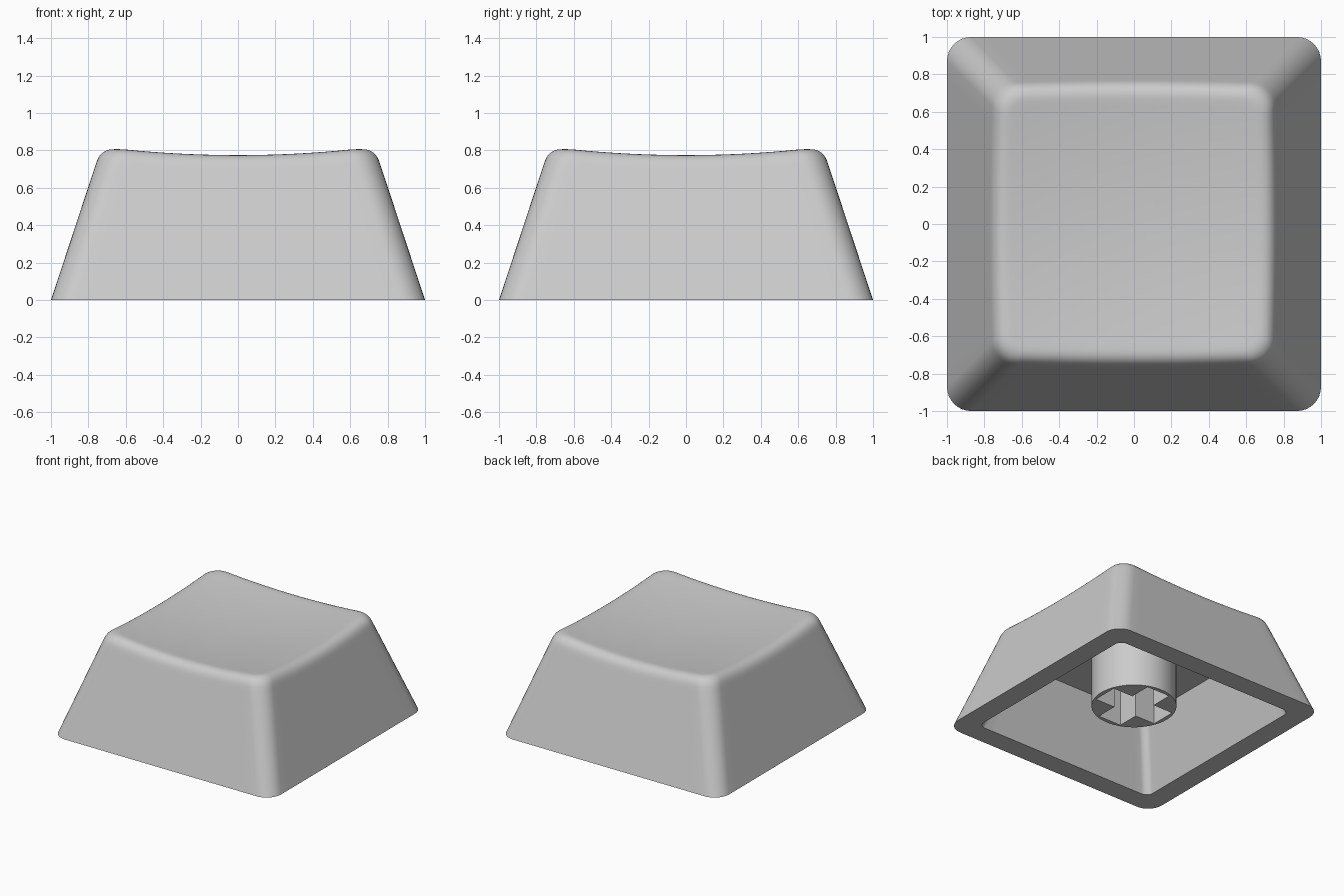
import bpy, bmesh, math

if "Cube" in bpy.data.objects:
    bpy.data.objects.remove(bpy.data.objects["Cube"])

grey = bpy.data.materials.new("light_grey_plastic")
grey.diffuse_color = (0.6, 0.6, 0.6, 1)
grey.use_nodes = True
grey.node_tree.nodes["Principled BSDF"].inputs["Base Color"].default_value = grey.diffuse_color


def finish(name, bm, angle):
    bmesh.ops.recalc_face_normals(bm, faces=bm.faces[:])
    mesh = bpy.data.meshes.new(name)
    bm.to_mesh(mesh)
    bm.free()
    mesh.materials.append(grey)
    ob = bpy.data.objects.new(name, mesh)
    bpy.context.collection.objects.link(ob)
    bpy.ops.object.select_all(action='DESELECT')
    ob.select_set(True)
    bpy.context.view_layer.objects.active = ob
    bpy.ops.object.shade_smooth_by_angle(angle=math.radians(angle))
    return ob


# Rounded square: each sample holds its core position (u, v) and corner normal
SIDE, CORNER = 18, 8
samples = []
for q in range(4):
    c, s = round(math.cos(q * math.pi / 2)), round(math.sin(q * math.pi / 2))
    local = [(1, -1 + 2 * i / SIDE, 0.0) for i in range(SIDE)]
    local += [(1, 1, math.pi / 2 * i / CORNER) for i in range(CORNER)]
    for u, v, a in local:
        nx, ny = math.cos(a), math.sin(a)
        samples.append((u * c - v * s, u * s + v * c, nx * c - ny * s, nx * s + ny * c))


def at(sample, half, r):
    u, v, nx, ny = sample
    return u * (half - r) + nx * r, v * (half - r) + ny * r


def half_at(z):
    return 1 - 0.33 * z


def dish(x, y):
    return 0.735 + 0.087 * (x * x + y * y)


def wall(sample, z):
    return (*at(sample, half_at(z), 0.13), z)


# Sectional rings from the inner ceiling, round the rim, up the wall and over the top
FILLET = 0.075
rings = [[(*at(s, h, 0.06), z) for s in samples]
         for h, z in ((0.33, 0.55), (0.655, 0.55), (0.83, 0.0))]
rings.append([wall(s, 0) for s in samples])
fillet_rings = [[] for _ in range(8)]
support = []
for s in samples:
    z = 0.78
    for _ in range(8):  # height where the sloped wall meets the dish
        z = dish(*wall(s, z)[:2])
    w, c = wall(s, z - FILLET), wall(s, z)
    tx, ty = at(s, half_at(z) - FILLET, 0.08)
    t = (tx, ty, dish(tx, ty))
    support.append(wall(s, z - FILLET - 0.03))
    for k, ring in enumerate(fillet_rings):
        f = k / 7
        ring.append(tuple((1 - f) ** 2 * a + 2 * f * (1 - f) * b + f * f * d
                          for a, b, d in zip(w, c, t)))
rings += [support] + fillet_rings
for k in (0.95, 0.85, 0.7, 0.55, 0.4, 0.25, 0.1):
    rings.append([(x * k, y * k, dish(x * k, y * k)) for x, y, _ in fillet_rings[-1]])

# Keycap shell
bm = bmesh.new()
loops = [[bm.verts.new(p) for p in ring] for ring in rings]
n = len(samples)
for a, b in zip(loops, loops[1:]):
    for i in range(n):
        j = (i + 1) % n
        bm.faces.new((a[i], a[j], b[j], b[i]))
for loop, z in ((loops[0], 0.55), (loops[-1], dish(0, 0))):
    centre = bm.verts.new((0, 0, z))
    for i in range(n):
        bm.faces.new((loop[i], loop[(i + 1) % n], centre))
finish("keycap_shell", bm, 35)

# Stem: round post with a cross-shaped socket
L, W, R, Z0, Z1 = 0.286, 0.105, 0.32, 0.11, 0.55
cross = []
for q in range(4):
    c, s = round(math.cos(q * math.pi / 2)), round(math.sin(q * math.pi / 2))
    cross += [(x * c - y * s, x * s + y * c) for x, y in ((L, -W), (L, W), (W, W))]
circle = [(R * math.cos(i * math.tau / 64), R * math.sin(i * math.tau / 64)) for i in range(64)]
bm = bmesh.new()
edges = []
for outline in (circle, cross):
    vs = [bm.verts.new((x, y, Z0)) for x, y in outline]
    edges += [bm.edges.new((vs[i - 1], vs[i])) for i in range(len(vs))]
bmesh.ops.triangle_fill(bm, edges=edges, use_beauty=True)
walls = bmesh.ops.extrude_edge_only(bm, edges=edges)
bmesh.ops.translate(bm, vec=(0, 0, Z1 - Z0),
                    verts=[g for g in walls["geom"] if isinstance(g, bmesh.types.BMVert)])
finish("stem", bm, 35)
